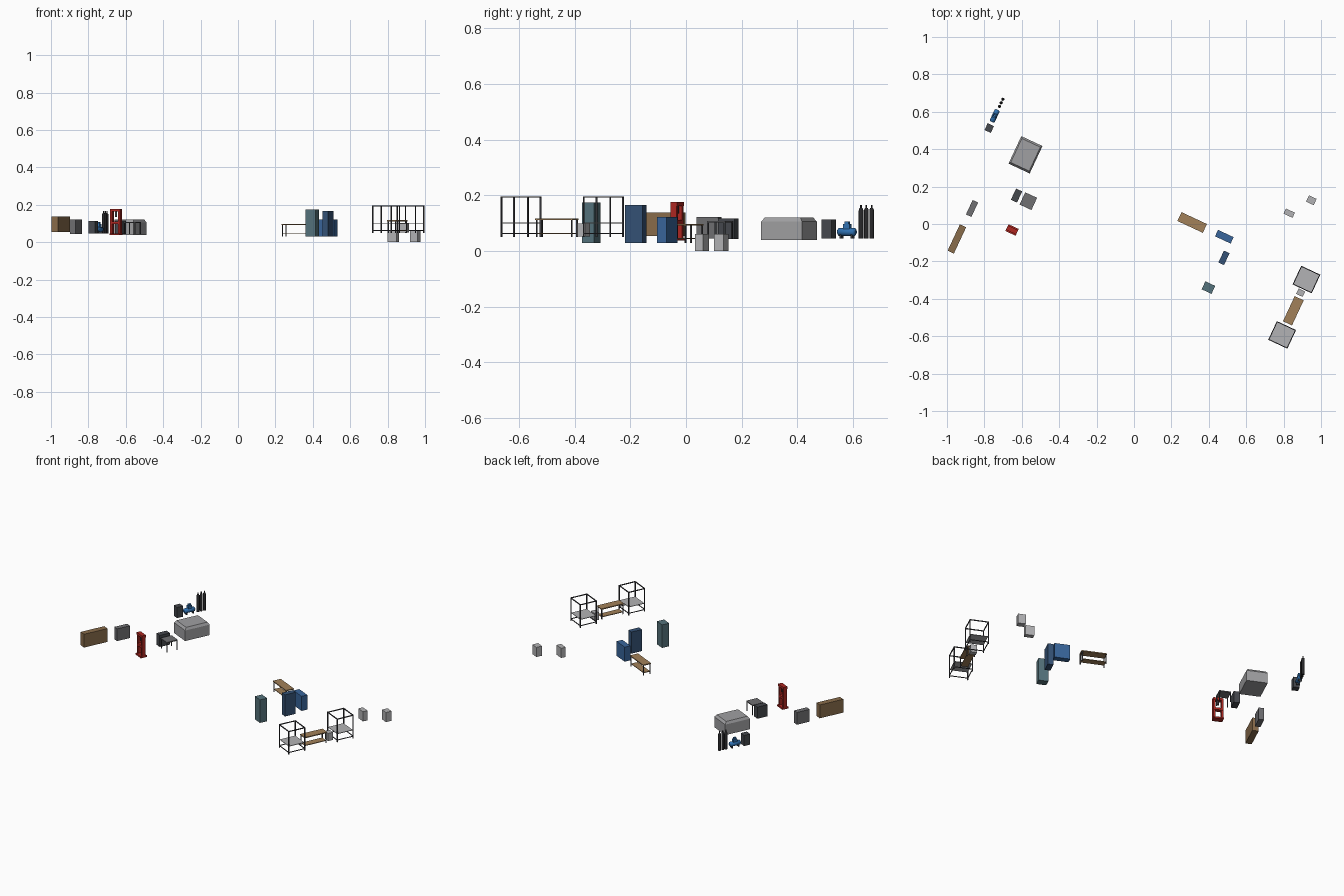
import bpy, bmesh
from math import radians
from mathutils import Matrix, Vector

if "Cube" in bpy.data.objects:
    bpy.data.objects.remove(bpy.data.objects["Cube"])

TURN = Matrix.Rotation(radians(-25), 4, 'Z')   # whole layout is turned
MATS = {}
COLOURS = {
    'wood': (0.36, 0.22, 0.10), 'dark_wood': (0.25, 0.15, 0.07), 'red': (0.42, 0.02, 0.015),
    'blue': (0.04, 0.13, 0.33), 'navy': (0.035, 0.085, 0.18), 'teal': (0.09, 0.17, 0.20),
    'charcoal': (0.06, 0.065, 0.075), 'black': (0.02, 0.02, 0.022), 'steel': (0.16, 0.16, 0.17),
    'light': (0.45, 0.45, 0.46), 'tank_blue': (0.03, 0.17, 0.45), 'frame': (0.06, 0.06, 0.07),
    'grey': (0.35, 0.35, 0.36),
}


def finish(bm, name, colour):
    me = bpy.data.meshes.new(name)
    bm.to_mesh(me)
    bm.free()
    ob = bpy.data.objects.new(name, me)
    bpy.context.collection.objects.link(ob)
    if colour not in MATS:
        MATS[colour] = bpy.data.materials.new(colour)
        MATS[colour].diffuse_color = (*COLOURS[colour], 1)
    me.materials.append(MATS[colour])
    return ob


def boxes(name, at, parts, colour):
    """One object made of boxes (u, v, size u, size v, z0, z1[, top scale]) in the turned frame."""
    bm = bmesh.new()
    for u, v, su, sv, z0, z1, *taper in parts:
        verts = bmesh.ops.create_cube(bm, size=1)['verts']
        for p in verts:
            k = taper[0] if taper and p.co.z > 0 else 1
            p.co = Vector((u + p.co.x * su * k, v + p.co.y * sv * k, z1 if p.co.z > 0 else z0))
    ob = finish(bm, name, colour)
    ob.matrix_world = Matrix.Translation((*at, 0)) @ TURN
    return ob


def lathe(name, at, rings, colour, z=0, axis='Z', sides=16):
    """Capped round solid from (radius, height) rings."""
    bm = bmesh.new()
    loops = []
    for r, h in rings:
        rot = [Matrix.Rotation(radians(360 * i / sides), 3, 'Z') @ Vector((r, 0, 0)) for i in range(sides)]
        loops.append([bm.verts.new(p + Vector((0, 0, h))) for p in rot])
    for a, b in zip(loops, loops[1:]):
        for i in range(sides):
            j = (i + 1) % sides
            bm.faces.new((a[i], a[j], b[j], b[i]))
    bm.faces.new(loops[0][::-1])
    bm.faces.new(loops[-1])
    for f in bm.faces:
        f.smooth = len(f.verts) == 4
    ob = finish(bm, name, colour)
    m = Matrix.Translation((*at, z)) @ TURN
    if axis == 'Y':
        m = m @ Matrix.Rotation(radians(-90), 4, 'X')
    ob.matrix_world = m
    return ob


def posts(su, sv, t, z0, z1):
    return [(a * (su - t) / 2, b * (sv - t) / 2, t, t, z0, z1) for a in (-1, 1) for b in (-1, 1)]


def ring(su, sv, t, z0):
    return ([(0, s * (sv - t) / 2, su, t, z0, z0 + t) for s in (-1, 1)] +
            [(s * (su - t) / 2, 0, t, sv, z0, z0 + t) for s in (-1, 1)])


# Plain cabinets
for name, at, su, sv, z0, z1, col in [
    ('wood_cabinet', (-0.947, -0.08), 0.037, 0.155, 0.054, 0.138, 'dark_wood'),
    ('grey_cabinet', (-0.866, 0.083), 0.032, 0.085, 0.045, 0.122, 'steel'),
    ('machine_cabinet', (-0.628, 0.152), 0.036, 0.066, 0.044, 0.117, 'charcoal'),
    ('compressor_cabinet', (-0.774, 0.513), 0.037, 0.040, 0.046, 0.113, 'charcoal'),
    ('low_blue_cabinet', (0.483, -0.068), 0.092, 0.038, 0.03, 0.122, 'blue'),
    ('tall_blue_cabinet', (0.481, -0.181), 0.033, 0.070, 0.03, 0.166, 'navy'),
    ('teal_locker', (0.398, -0.34), 0.058, 0.047, 0.03, 0.175, 'teal'),
    ('rack_box', (0.891, -0.367), 0.038, 0.032, 0.052, 0.10, 'light'),
    ('small_box_a', (0.83, 0.058), 0.053, 0.030, 0.0, 0.061, 'light'),
    ('small_box_b', (0.948, 0.127), 0.045, 0.037, 0.0, 0.061, 'light'),
]:
    boxes(name, at, [(0, 0, su, sv, z0, z1)], col)

# Large chest with a sloped lid
boxes('chest_body', (-0.58, 0.37), [(0, 0, 0.125, 0.162, 0.04, 0.106)], 'grey')
boxes('chest_lid', (-0.58, 0.37), [(0, 0, 0.125, 0.162, 0.106, 0.121, 0.87)], 'grey')

# Side table against the machine cabinet
T = (-0.565, 0.122)
boxes('side_table_top', T, [(0, 0, 0.070, 0.072, 0.103, 0.109)], 'steel')
boxes('side_table_legs', T, posts(0.068, 0.070, 0.005, 0.044, 0.103), 'charcoal')

# Red press frame
boxes('press_frame', (-0.652, -0.032),
      [(s * 0.024, 0, 0.012, 0.024, 0.046, 0.165) for s in (-1, 1)] +
      [(0, 0, 0.060, 0.026, 0.163, 0.177), (0, 0, 0.050, 0.026, 0.098, 0.112),
       (0, 0, 0.060, 0.040, 0.038, 0.048)], 'red')
lathe('press_ram', (-0.652, -0.032), [(0.006, 0.135), (0.006, 0.164)], 'charcoal')

# Air compressor: tank, motor, feet
C = Vector((-0.745, 0.578))
lathe('compressor_tank', C, [(0.008, -0.036), (0.0145, -0.031), (0.0145, 0.031), (0.008, 0.036)],
      'tank_blue', z=0.069, axis='Y')
boxes('compressor_motor', C, [(0, 0.002, 0.018, 0.026, 0.080, 0.097), (0, 0.002, 0.012, 0.016, 0.096, 0.107)], 'tank_blue')
boxes('compressor_feet', C, [(0, s * 0.022, 0.022, 0.006, 0.046, 0.060) for s in (-1, 1)], 'charcoal')

# Three gas bottles
for i, at in enumerate([(-0.719, 0.629), (-0.710, 0.648), (-0.701, 0.667)]):
    lathe(f'gas_bottle_{i + 1}', at, [(0.0085, 0.046), (0.0085, 0.146), (0.0065, 0.153),
                                     (0.003, 0.156), (0.003, 0.166)], 'black', sides=12)

# Two workbenches: top, lower shelf, legs
for name, at, su, sv, z0, zs, z1 in [
    ('long_bench', (0.311, 0.008), 0.150, 0.052, 0.03, 0.047, 0.098),
    ('rack_bench', (0.852, -0.464), 0.053, 0.148, 0.05, 0.065, 0.118),
]:
    boxes(name + '_top', at, [(0, 0, su, sv, z1 - 0.006, z1)], 'wood')
    boxes(name + '_shelf', at, [(0, 0, su - 0.01, sv - 0.01, zs - 0.004, zs)], 'wood')
    boxes(name + '_legs', at, posts(su - 0.004, sv - 0.004, 0.005, z0, z1 - 0.006), 'frame')

# Two open cage racks with a tray
for i, at in enumerate([(0.922, -0.297), (0.792, -0.593)]):
    boxes(f'cage_frame_{i + 1}', at, posts(0.113, 0.110, 0.005, 0.05, 0.197) +
          ring(0.113, 0.110, 0.005, 0.192) + ring(0.113, 0.110, 0.004, 0.061), 'frame')
    boxes(f'cage_tray_{i + 1}', at, [(0, 0, 0.105, 0.102, 0.099, 0.102)], 'light')

for m in bpy.data.materials:
    if m.users and not m.is_grease_pencil:
        m.use_nodes = True
        m.node_tree.nodes["Principled BSDF"].inputs["Base Color"].default_value = m.diffuse_color
